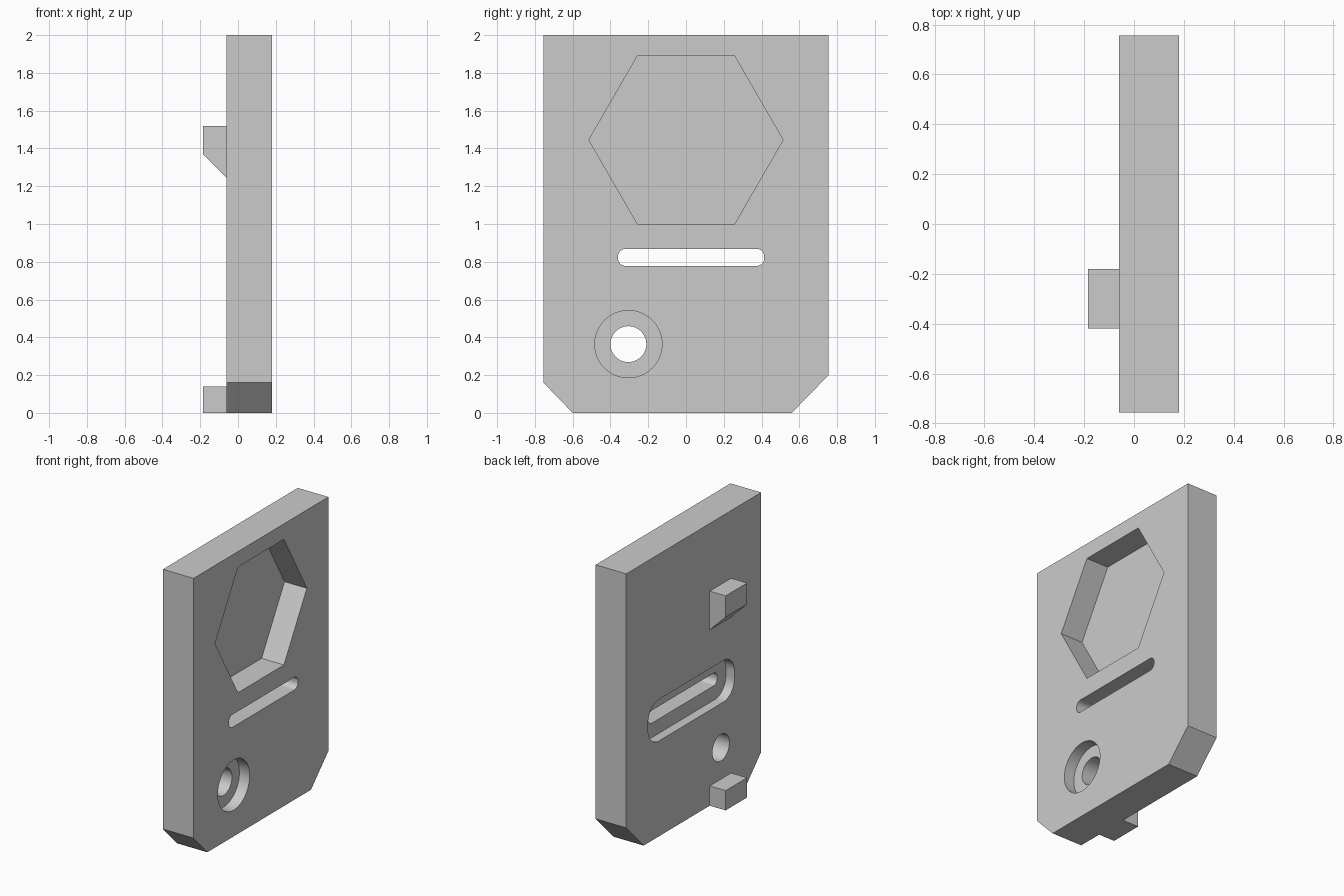
import bpy, bmesh
from math import cos, sin, pi, radians

cube = bpy.data.objects.get("Cube")
if cube:
    bpy.data.objects.remove(cube, do_unlink=True)

grey = bpy.data.materials.new("light_grey")
grey.use_nodes = True
grey.diffuse_color = (0.6, 0.6, 0.6, 1)
grey.node_tree.nodes["Principled BSDF"].inputs["Base Color"].default_value = (0.6, 0.6, 0.6, 1)


def prism(name, outline, place, start, end):
    """Extrude a 2D outline from start to end; place(u, v, depth) gives the 3D point."""
    bm = bmesh.new()
    near = [bm.verts.new(place(u, v, start)) for u, v in outline]
    far = [bm.verts.new(place(u, v, end)) for u, v in outline]
    bm.faces.new(near)
    bm.faces.new(far)
    n = len(outline)
    for i in range(n):
        j = (i + 1) % n
        bm.faces.new((near[i], near[j], far[j], far[i]))
    bmesh.ops.recalc_face_normals(bm, faces=bm.faces)
    mesh = bpy.data.meshes.new(name)
    bm.to_mesh(mesh)
    bm.free()
    mesh.materials.append(grey)
    obj = bpy.data.objects.new(name, mesh)
    bpy.context.collection.objects.link(obj)
    return obj


def through_x(u, v, d):
    return (d, u, v)


def through_y(u, v, d):
    return (u, d, v)


def ring(y, z, radius, sides):
    return [(y + radius * cos(2 * pi * i / sides), z + radius * sin(2 * pi * i / sides))
            for i in range(sides)]


def rounded_rect(y, z, half_y, half_z, radius, steps=10):
    pts = []
    for q, (sy, sz) in enumerate(((1, 1), (-1, 1), (-1, -1), (1, -1))):
        for i in range(steps + 1):
            a = (q + i / steps) * pi / 2
            pts.append((y + sy * (half_y - radius) + radius * cos(a),
                        z + sz * (half_z - radius) + radius * sin(a)))
    return pts


BACK, FACE = -0.06, 0.18      # the plate's two broad sides in x
OUT = 0.3                     # cutters reach past the surface

# Plate with chamfered lower corners
plate = prism("plate", [(-0.6, 0), (0.56, 0), (0.755, 0.2), (0.755, 2), (-0.755, 2), (-0.755, 0.16)],
              through_x, BACK, FACE)

# Pocket, slot with a recess on the back, and counterbored hole
cutters = [
    prism("hexagon_cutter", ring(0, 1.445, 0.514, 6), through_x, 0.005, OUT),
    prism("slot_cutter", rounded_rect(0.027, 0.823, 0.387, 0.045, 0.04), through_x, -OUT, OUT),
    prism("recess_cutter", rounded_rect(0.027, 0.823, 0.483, 0.147, 0.12), through_x, -OUT, BACK + 0.067),
    prism("hole_cutter", ring(-0.305, 0.364, 0.095, 48), through_x, -OUT, OUT),
    prism("counterbore_cutter", ring(-0.305, 0.364, 0.178, 64), through_x, FACE - 0.08, OUT),
]
bpy.ops.object.select_all(action="DESELECT")
bpy.context.view_layer.objects.active = plate
plate.select_set(True)
for cutter in cutters:
    cutter.hide_render = True
    mod = plate.modifiers.new(cutter.name, "BOOLEAN")
    mod.operation = "DIFFERENCE"
    mod.solver = "EXACT"
    mod.object = cutter
    bpy.ops.object.modifier_apply(modifier=mod.name)
    bpy.data.objects.remove(cutter, do_unlink=True)
bpy.ops.object.shade_smooth_by_angle(angle=radians(30))

# Pegs on the back
prism("upper_peg", [(BACK, 1.52), (-0.185, 1.52), (-0.185, 1.37), (BACK, 1.245)],
      through_y, -0.42, -0.18)
prism("lower_peg", [(BACK, 0), (-0.185, 0), (-0.185, 0.14), (BACK, 0.14)],
      through_y, -0.42, -0.18)
